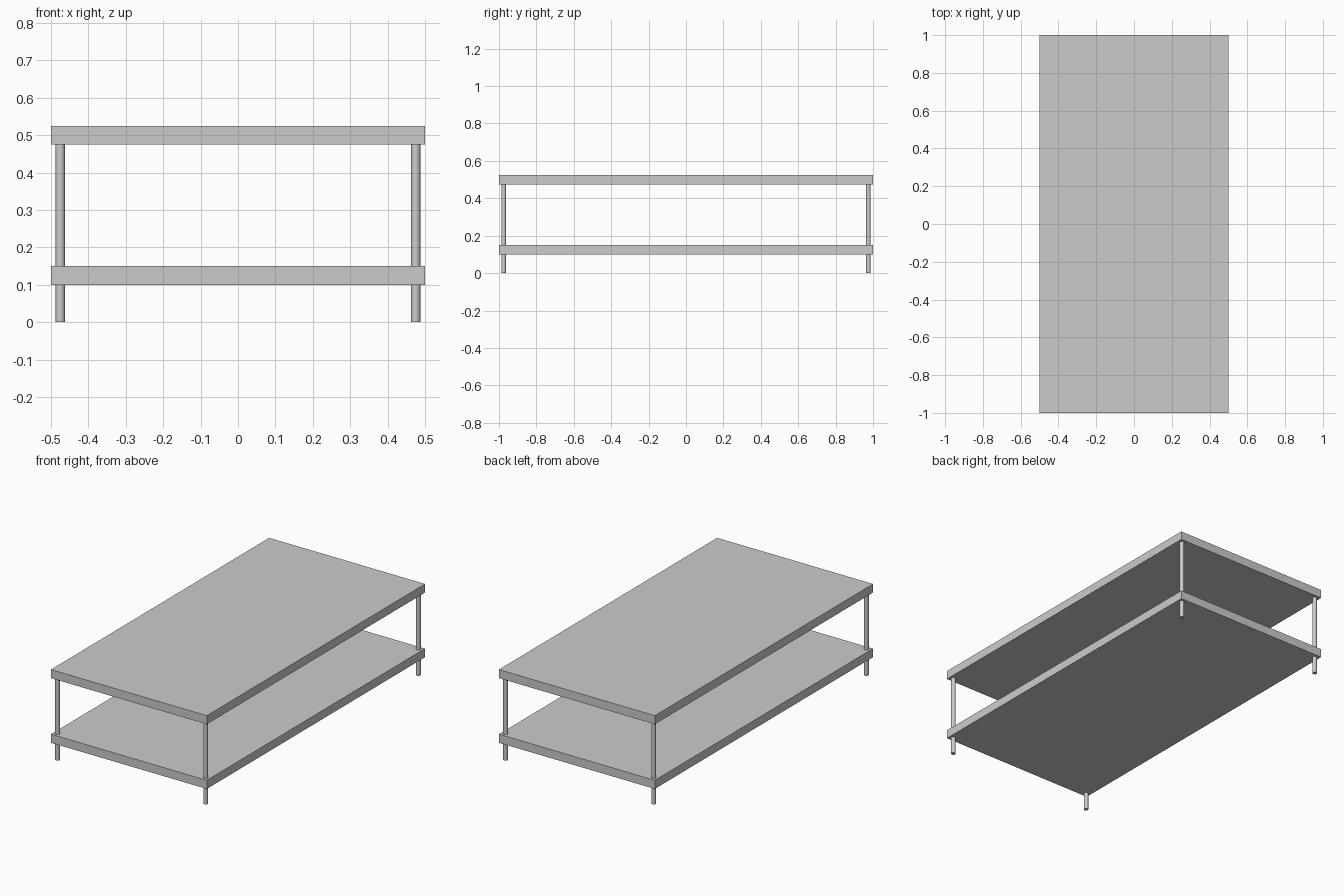
import bpy
import math

if "Cube" in bpy.data.objects:
    bpy.data.objects.remove(bpy.data.objects["Cube"])


def board(name, z):
    bpy.ops.mesh.primitive_cube_add(size=1, location=(0, 0, z))
    ob = bpy.context.object
    ob.name = name
    ob.scale = (1.0, 2.0, 0.05)
    bpy.ops.object.transform_apply(location=False, rotation=False, scale=True)


def leg(name, x, y):
    height = 0.5
    bpy.ops.mesh.primitive_cylinder_add(
        vertices=32, radius=0.0125, depth=height, location=(x, y, height / 2))
    bpy.context.object.name = name
    bpy.ops.object.shade_smooth_by_angle(angle=math.radians(30))


# Table top and lower shelf
board("table_top", 0.5)
board("lower_shelf", 0.125)

# Four round corner legs passing through the shelf into the top
for end, y in (("front", -0.975), ("back", 0.975)):
    for side, x in (("left", -0.475), ("right", 0.475)):
        leg(f"{end}_{side}_leg", x, y)
